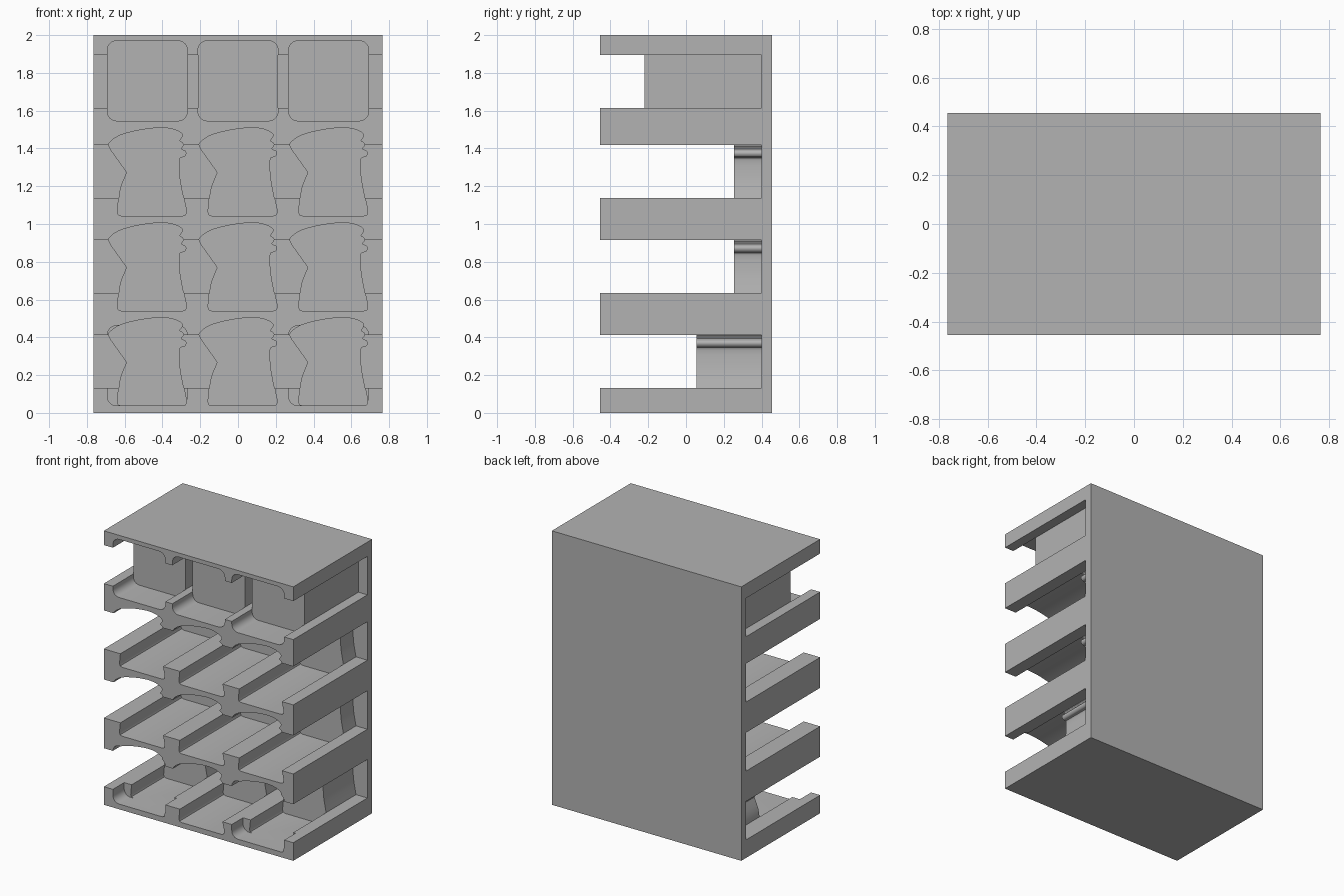
import bpy, bmesh, math
from mathutils import Vector

cube = bpy.data.objects.get("Cube")
if cube:
    bpy.data.objects.remove(cube)

grey = bpy.data.materials.new("plain grey")
grey.use_nodes = True
colour = (0.45, 0.45, 0.45, 1)
grey.diffuse_color = colour
grey.node_tree.nodes["Principled BSDF"].inputs["Base Color"].default_value = colour

WIDTH, DEPTH, HEIGHT = 1.53, 0.91, 2.0
FRONT, WALL = -DEPTH / 2, 0.4
COLUMNS = (-0.48, 0, 0.48)


def prism(name, outline, y0, y1):
    """Extrude an x-z outline from y0 to y1."""
    bm = bmesh.new()
    face = bm.faces.new([bm.verts.new((x, y0, z)) for x, z in outline])
    new = bmesh.ops.extrude_face_region(bm, geom=[face])["geom"]
    bmesh.ops.translate(bm, vec=(0, y1 - y0, 0),
                        verts=[v for v in new if isinstance(v, bmesh.types.BMVert)])
    bmesh.ops.recalc_face_normals(bm, faces=bm.faces)
    mesh = bpy.data.meshes.new(name)
    bm.to_mesh(mesh)
    bm.free()
    mesh.materials.append(grey)
    ob = bpy.data.objects.new(name, mesh)
    bpy.context.collection.objects.link(ob)
    return ob


def rectangle(x, z0, z1):
    return [(-x, z0), (x, z0), (x, z1), (-x, z1)]


def rounded_square(half=0.212, r=0.05, steps=6):
    pts = []
    for q, (sx, sz) in enumerate(((1, 1), (-1, 1), (-1, -1), (1, -1))):
        for i in range(steps + 1):
            a = math.pi / 2 * (q + i / steps)
            pts.append((sx * (half - r) + r * math.cos(a),
                        half + sz * (half - r) + r * math.sin(a)))
    return pts


def smooth(points, steps=3):
    """Round a line of points with a Catmull-Rom curve."""
    p = [Vector(q) for q in points]
    p = [p[0]] + p + [p[-1]]
    out = []
    for a, b, c, d in zip(p, p[1:], p[2:], p[3:]):
        for i in range(steps):
            t = i / steps
            out.append(0.5 * (2 * b + (c - a) * t + (2 * a - 5 * b + 4 * c - d) * t * t
                              + (3 * b - a - 3 * c + d) * t ** 3))
    return out + [p[-1]]


def flared_outline():
    """Domed top, rippled right edge, pinched left edge."""
    dome = smooth([(-39, 70), (-38, 73), (-32, 78), (-23, 82), (-6, 86), (12, 88), (24, 87),
                   (32, 84), (35, 81), (34, 78), (32, 75), (35, 73), (36, 70), (34, 67),
                   (38, 65), (39, 62), (37, 59), (33, 58), (32, 54), (32, 48), (33, 36),
                   (36, 20), (39, 6)])
    base = [(39, 3), (38, 1), (35, 0), (-26, 0), (-29, 1), (-30, 4)]
    left = smooth([(-29, 14), (-27, 28), (-21, 43)]) + [(-22, 45), (-37, 66)]
    return [(x * 0.0053, z * 0.0053) for x, z in list(dome) + base + left]


def moved(outline, x, z):
    return [(px + x, pz + z) for px, pz in outline]


rack = prism("display_rack", rectangle(WIDTH / 2, 0, HEIGHT), FRONT, -FRONT)


def combine(other, operation):
    mod = rack.modifiers.new(operation.lower(), "BOOLEAN")
    mod.operation, mod.solver, mod.object = operation, "EXACT", other
    bpy.context.view_layer.objects.active = rack
    bpy.ops.object.modifier_apply(modifier=mod.name)
    bpy.data.objects.remove(other)


# Side-to-side windows behind the shelf rails
for z in (0.132, 0.634, 1.138, 1.615):
    combine(prism("window_cutter", rectangle(1, z, z + 0.281), -1, WALL), "DIFFERENCE")

# Each row: outline, base height, depth where the pocket ends on its plug
flared, square = flared_outline(), rounded_square()
rows = ((flared, 0.038, 0.055), (flared, 0.54, 0.255),
        (flared, 1.043, 0.255), (square, 1.546, -0.22))
for outline, z, end in rows:
    for x in COLUMNS:
        shape = moved(outline, x, z)
        combine(prism("plug", shape, end, WALL + 0.02), "UNION")
        combine(prism("pocket_cutter", shape, -1, end), "DIFFERENCE")

# Shallow square recesses at the two outer bottom pockets
for x in (COLUMNS[0], COLUMNS[2]):
    combine(prism("recess_cutter", moved(square, x, 0.038), -1, FRONT + 0.13), "DIFFERENCE")

bpy.ops.object.select_all(action="DESELECT")
rack.select_set(True)
bpy.context.view_layer.objects.active = rack
bpy.ops.object.shade_smooth_by_angle(angle=math.radians(30))
